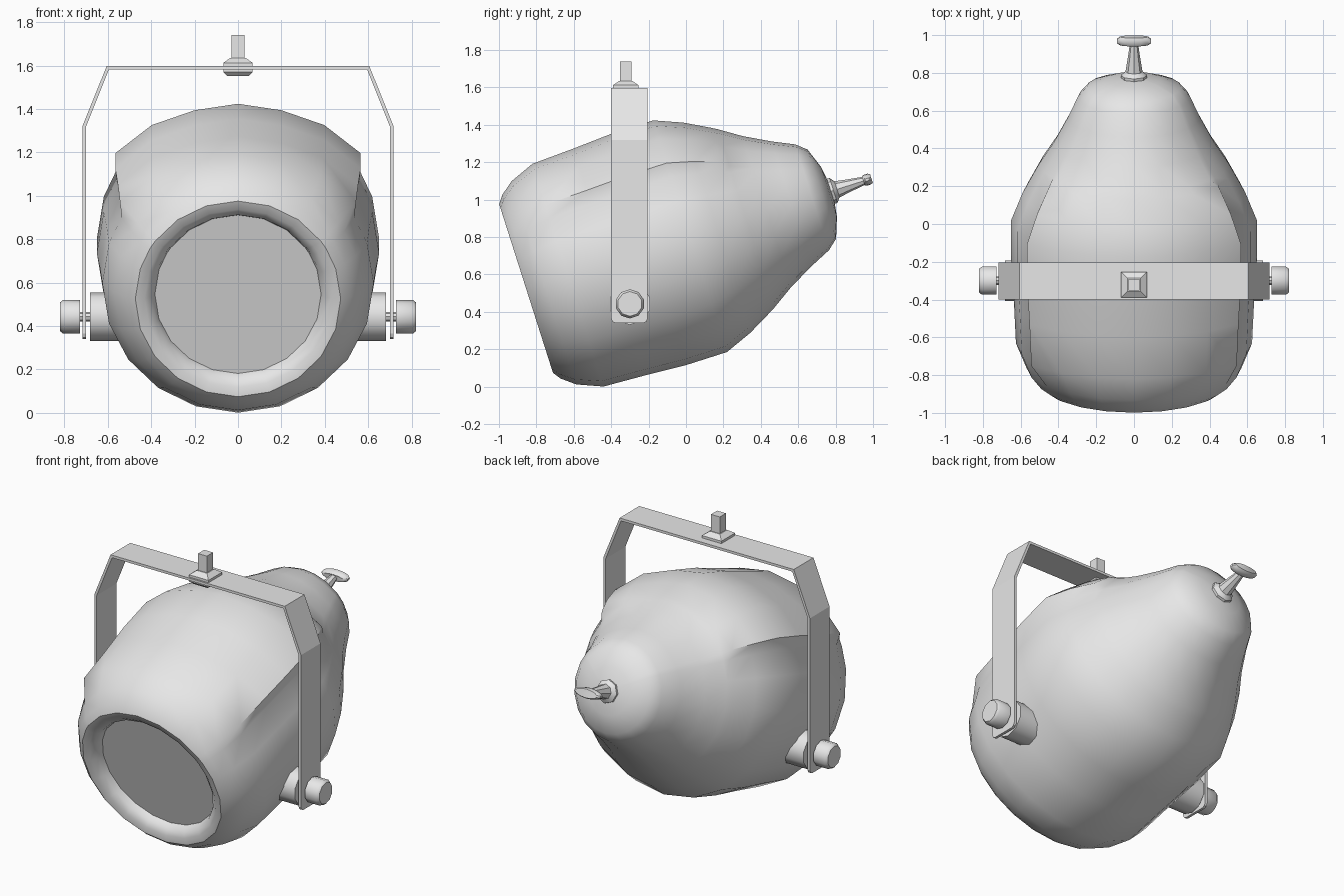
import bpy, bmesh, math
from mathutils import Vector

if "Cube" in bpy.data.objects:
    bpy.data.objects.remove(bpy.data.objects["Cube"], do_unlink=True)

grey = bpy.data.materials.new("light_grey_metal")
grey.use_nodes = True
grey.diffuse_color = (0.8, 0.8, 0.8, 1)
grey.node_tree.nodes["Principled BSDF"].inputs["Base Color"].default_value = (0.8, 0.8, 0.8, 1)


def finish(name, bm, angle):
    bmesh.ops.recalc_face_normals(bm, faces=bm.faces)
    mesh = bpy.data.meshes.new(name)
    bm.to_mesh(mesh)
    bm.free()
    mesh.materials.append(grey)
    obj = bpy.data.objects.new(name, mesh)
    bpy.context.collection.objects.link(obj)
    bpy.ops.object.select_all(action='DESELECT')
    obj.select_set(True)
    bpy.context.view_layer.objects.active = obj
    bpy.ops.object.shade_smooth_by_angle(angle=math.radians(angle))
    return obj


def lathe(name, profile, angles, origin, axis, up, shape=None, squash=1, angle=40):
    """Rings of (distance, radius) along an axis, capped at both ends."""
    side = up.cross(axis)
    bm = bmesh.new()
    rings = []
    for s, r in profile:
        ring = []
        for a in angles:
            k = r * (shape(s, a) if shape else 1)
            t = math.radians(a)
            ring.append(bm.verts.new(origin + axis * s + side * (k * math.sin(t))
                                     + up * (k * squash * math.cos(t))))
        rings.append(ring)
    n = len(angles)
    for low, high in zip(rings, rings[1:]):
        for i in range(n):
            j = (i + 1) % n
            bm.faces.new((low[i], low[j], high[j], high[i]))
    bm.faces.new(rings[0])
    bm.faces.new(rings[-1])
    return finish(name, bm, angle)


def around(n, offset=0):
    return [offset + 360 * i / n for i in range(n)]


X, Y, Z = Vector((1, 0, 0)), Vector((0, 1, 0)), Vector((0, 0, 1))
# Lamp axis, tilted so the opening looks slightly downwards
AXIS = Vector((0, 0.953, 0.304)).normalized()
UP = Vector((0, -0.304, 0.953)).normalized()
FRONT = Vector((0, -0.855, 0.525))


# Raised shoulder panel on each upper side of the housing
def shoulder(s, a):
    a = min(a, 360 - a)
    if 0.15 < s < 1.22:
        if abs(a - 36) < 1:
            return 1.04
        if abs(a - 54) < 1:
            return 1.075
    return 1


# Housing: recessed lens, rolled lip, barrel and domed back
body_profile = [(0.07, 0.383), (0.035, 0.395), (0.008, 0.43), (0, 0.473), (0.03, 0.515),
                (0.1, 0.57), (0.235, 0.625), (0.47, 0.636), (0.69, 0.65), (0.92, 0.65),
                (1.07, 0.59), (1.2, 0.52), (1.235, 0.50), (1.35, 0.425), (1.49, 0.35),
                (1.605, 0.297), (1.66, 0.25), (1.7, 0.14), (1.717, 0.02)]
body_angles = sorted(around(20) + [59, 301])
lathe("lamp_housing", body_profile, body_angles, FRONT, AXIS, UP, shoulder, angle=45)

# Rear handle: collar with tapered stem, and an oval grip
lathe("handle_stem", [(1.68, 0.07), (1.725, 0.07), (1.745, 0.045), (1.82, 0.033), (1.91, 0.02)],
      around(8), FRONT, AXIS, UP)
lathe("handle_grip", [(1.892, 0.075), (1.903, 0.092), (1.925, 0.092), (1.938, 0.075)],
      around(14), FRONT, AXIS, UP, squash=0.33)

# Yoke: flat strap bent over the lamp
outer = [(0.717, 0.34), (0.717, 1.32), (0.605, 1.597)]
inner = [(0.701, 0.34), (0.701, 1.316), (0.595, 1.581)]
outer += [(-x, z) for x, z in reversed(outer)]
inner += [(-x, z) for x, z in reversed(inner)]
bm = bmesh.new()
rows = [[bm.verts.new((x, y, z)) for x, z in line]
        for line, y in ((outer, -0.4), (outer, -0.205), (inner, -0.205), (inner, -0.4))]
for k in range(4):
    a, b = rows[k], rows[(k + 1) % 4]
    for i in range(len(outer) - 1):
        bm.faces.new((a[i], a[i + 1], b[i + 1], b[i]))
for i in (0, -1):
    bm.faces.new([r[i] for r in rows])
# Rounded lower ends of the strap
ends = [e for e in bm.edges if all(abs(v.co.z - 0.34) < 0.001 for v in e.verts)
        and abs(e.verts[0].co.y - e.verts[1].co.y) < 0.001]
bmesh.ops.bevel(bm, geom=ends, offset=0.025, segments=2, profile=0.5, affect='EDGES')
finish("yoke", bm, 20)

# Pivot on each side: boss, bolt and clamping knob
for label, sign in (("left", 1), ("right", -1)):
    pivot = Vector((0, -0.3, 0.443))
    out = X * sign
    lathe(label + "_boss", [(0.5, 0.112), (0.682, 0.112)], around(10), pivot, out, Z)
    lathe(label + "_bolt", [(0.67, 0.022), (0.74, 0.022)], around(8), pivot, out, Z)
    lathe(label + "_knob", [(0.727, 0.078), (0.805, 0.078), (0.82, 0.066)],
          around(10), pivot, out, Z)

# Hanging stud on top: square flanges above and below the strap, and a post
top = Vector((0, -0.322, 0))
square = around(4, 45)
lathe("stud_upper_flange", [(1.595, 0.096), (1.612, 0.096), (1.635, 0.05)], square, top, Z, Y, angle=20)
lathe("stud_lower_flange", [(1.552, 0.07), (1.57, 0.096), (1.585, 0.096)], square, top, Z, Y, angle=20)
lathe("stud_post", [(1.6, 0.043), (1.74, 0.043)], square, top, Z, Y, angle=20)
